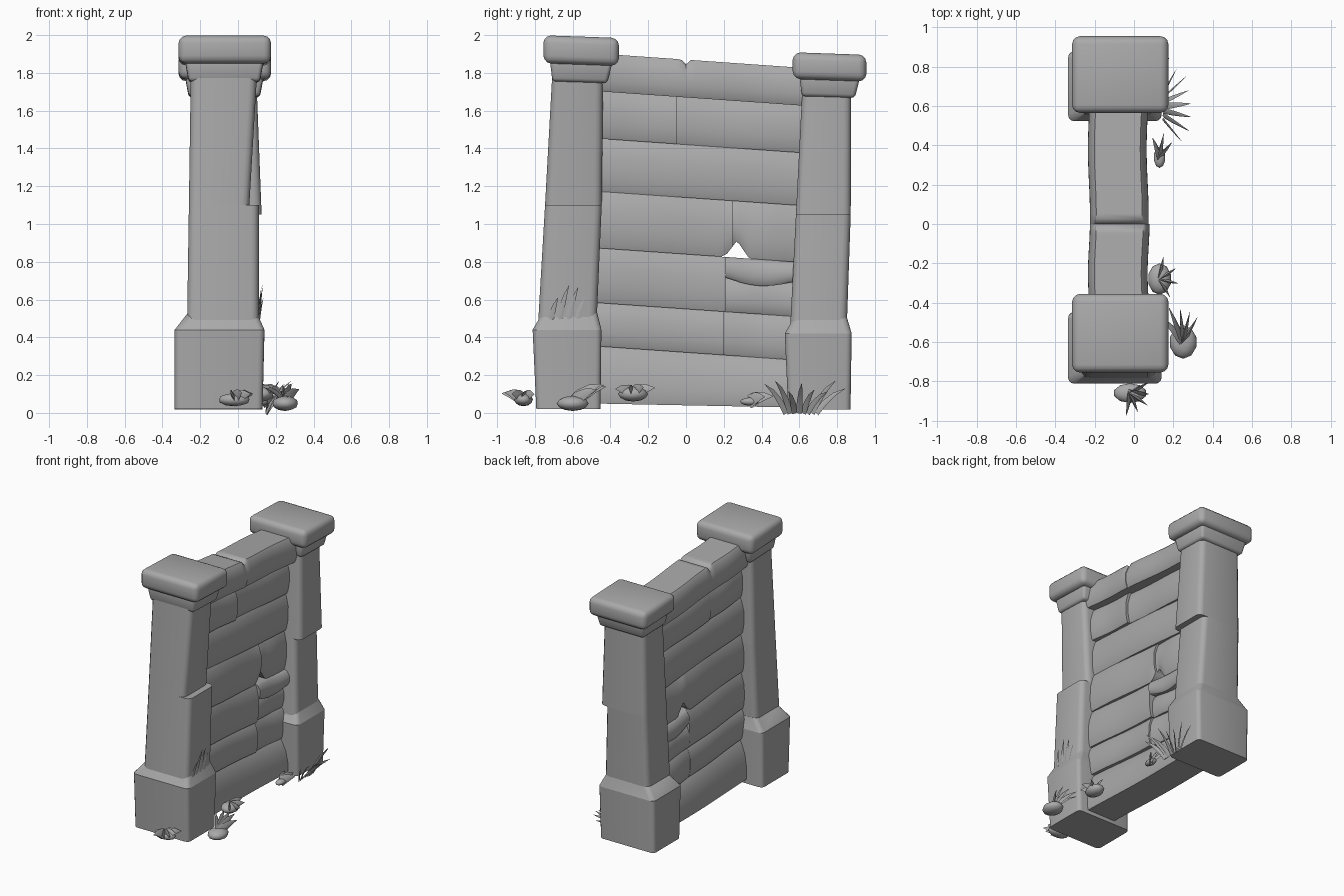
import bpy, bmesh, math, random
from mathutils import Vector

random.seed(4)
if "Cube" in bpy.data.objects:
    bpy.data.objects.remove(bpy.data.objects["Cube"], do_unlink=True)

grey = (0.4, 0.4, 0.4, 1)
stone = bpy.data.materials.new("grey stone")
stone.use_nodes = True
stone.diffuse_color = grey
stone.node_tree.nodes["Principled BSDF"].inputs["Base Color"].default_value = grey


def finish(bm, name):
    bmesh.ops.recalc_face_normals(bm, faces=bm.faces)
    mesh = bpy.data.meshes.new(name)
    bm.to_mesh(mesh)
    bm.free()
    mesh.materials.append(stone)
    part = bpy.data.objects.new(name, mesh)
    bpy.context.collection.objects.link(part)
    bpy.ops.object.select_all(action='DESELECT')
    bpy.context.view_layer.objects.active = part
    part.select_set(True)
    bpy.ops.object.shade_smooth_by_angle(angle=math.radians(50))


def skin(bm, rings):
    """Join rings of points into a closed, capped skin."""
    loops = [[bm.verts.new(point) for point in ring] for ring in rings]
    for lower, upper in zip(loops, loops[1:]):
        for i in range(len(lower)):
            bm.faces.new((lower[i - 1], lower[i], upper[i], upper[i - 1]))
    bm.faces.new(loops[0])
    bm.faces.new(loops[-1])


def hewn_stone(name, bottom, top, foot, head, bevel=0.03, tilt=0.0, uprights_only=False):
    """Tapered, bevelled stone; foot and head are (left x, right x, middle y, half depth)."""
    bm = bmesh.new()
    rings = []
    for z, (x_min, x_max, y, half) in ((bottom, foot), (top, head)):
        corners = ((x_min, -half), (x_max, -half), (x_max, half), (x_min, half))
        rings.append([(x, y + d, z + tilt * d) for x, d in corners])
    skin(bm, rings)
    edges = [e for e in bm.edges
             if not uprights_only or abs(e.verts[0].co.z - e.verts[1].co.z) > (top - bottom) / 2]
    bmesh.ops.bevel(bm, geom=edges, offset=bevel, segments=3, profile=0.5, affect='EDGES')
    finish(bm, name)


def pillar(name, foot_y, lean, height, half, ledge, overhang):
    """Leaning pillar, cracked across its shaft; ledge and overhang are the faces at the crack."""
    def section(level, x_min, x_max, grow):
        return (x_min, x_max, foot_y + lean * level, half + grow)

    def part(label, low, high, foot, head, **options):
        hewn_stone(f"{name}_{label}", low * height, high * height, foot, head, **options)

    part("base", 0.01, 0.22, section(0.1, -0.335, 0.13, -0.01), section(0, -0.335, 0.14, 0.002),
         uprights_only=True)
    part("shoulder", 0.22, 0.265, section(0, -0.335, 0.14, 0.002),
         section(0.2, -0.265, 0.1, -0.035), uprights_only=True)
    part("lower_shaft", 0.22, 0.55, section(0, -0.27, 0.11, -0.025),
         section(0.45, -0.26, ledge, -0.03), bevel=0.04, uprights_only=True)
    part("upper_shaft", 0.55, 0.89, section(0.45, -0.26, overhang, -0.03),
         section(0.75, -0.25, 0.1, -0.045), bevel=0.04, uprights_only=True)
    part("collar", 0.875, 0.93, section(0.9, -0.26, 0.115, -0.035),
         section(1, -0.28, 0.135, -0.015), bevel=0.02, tilt=-0.03)
    cap = section(1, -0.315, 0.175, 0.02)
    part("cap", 0.922, 0.996, cap, cap, bevel=0.04, tilt=-0.035)


pillar("front_pillar", -0.63, 0.075, 2, 0.18, ledge=0.11, overhang=0.06)
pillar("rear_pillar", 0.7, 0.06, 1.91, 0.175, ledge=0.08, overhang=0.125)

# Wall courses, sloping down towards the rear
FRONT_END, REAR_END = -0.5, 0.63
joints = [0.04, 0.32, 0.55, 0.84, 1.14, 1.42, 1.67, 1.87]


def joint(row, y):
    slope = 0.07 if row else 0.02
    return joints[row] - slope * y


def wall_stone(name, start, end, low, high, face=0.02, back=-0.18, flare=0.0):
    """Stone with gently bulging faces between two joint lines."""
    bm = bmesh.new()
    rings = []
    steps = 24
    phase = random.uniform(0, math.tau)
    for step in range(steps + 1):
        y = start + (end - start) * step / steps
        bow = 0.005 * math.sin(phase + step / 4)
        ring = []
        for t in (0, 0.08, 0.3, 0.65, 0.92, 1):
            inset = 0.025 * abs(2 * t - 0.9) ** 3 - flare * (1 - t)
            ring.append((inset, low(y) + t * (high(y) - low(y))))
        right = [(face + bow - d, y, z) for d, z in ring]
        left = [(back + bow + d, y, z) for d, z in reversed(ring)]
        rings.append(right + left)
    skin(bm, rings)
    finish(bm, name)


def hole(y):
    return 1.4 * max(0, 0.065 - abs(y - 0.27))


def notch(y):
    return max(0, 0.025 - abs(y))


courses = ("bottom", "sixth", "fifth", "fourth", "third", "second", "top")
splits = {"sixth": 0.2, "fifth": 0.21, "fourth": 0.25, "second": -0.05, "top": 0}
for row, course in enumerate(courses):
    def low(y):
        return joint(row, y) + (hole(y) if course == "fourth" else 0)

    def high(y):
        return joint(row + 1, y) - (notch(y) if course == "top" else 0)

    def broken_top(y):
        return high(y) - 0.11

    if course not in splits:
        wall_stone(course + "_stone", FRONT_END, REAR_END, low, high,
                   flare=0.04 if course == "bottom" else 0)
        continue
    split = splits[course]
    if course == "top":
        wall_stone("top_stone_front", FRONT_END, split, low, high, face=0.075, back=-0.23)
        wall_stone("top_stone_rear", split, REAR_END, low, high, face=0.07, back=-0.23)
        continue
    wall_stone(course + "_stone_front", FRONT_END, split, low, high, face=0.03)
    if course == "fifth":
        wall_stone("fifth_stone_rear", split, REAR_END, low, broken_top, face=0.005)
        wall_stone("broken_shard", split, REAR_END,
                   lambda y: broken_top(y) - 0.03 * math.sin(9 * (y - split)), high, face=0.04)
    else:
        wall_stone(course + "_stone_rear", split, REAR_END, low, high, face=0.015)


# Plants
def blade(bm, root, tip, width):
    """Bent, tapering leaf."""
    reach = tip - root
    bend = root + reach * 0.45 + Vector((0, 0, reach.length * 0.2))
    side = reach.cross(Vector((1, 0, 0.3))).normalized() * width
    thick = reach.cross(side).normalized() * width * 0.3
    rings = []
    for t in (0, 0.3, 0.65, 1):
        p = root.lerp(bend, t).lerp(bend.lerp(tip, t), t)
        w = 1.05 - t ** 2
        rings.append([p + side * w, p + thick * w, p - side * w, p - thick * w])
    skin(bm, rings)


def fan(bm, centre, count, headings, reach, rise, width, row=0.0):
    """Leaves spreading over a range of headings, in degrees from +x."""
    first, last = headings
    for i in range(count):
        t = i / (count - 1)
        turn = math.radians(first + (last - first) * t)
        root = centre + Vector((0, row * (t - 0.5), 0))
        spread = Vector((math.cos(turn), math.sin(turn), 0)) * reach
        lift = Vector((0, 0, rise * random.uniform(0.6, 1)))
        blade(bm, root, root + spread * random.uniform(0.75, 1) + lift, width)


def grass(name, centre, **leaves):
    bm = bmesh.new()
    fan(bm, Vector(centre), width=0.016, **leaves)
    finish(bm, name)


def clump(name, centre, size, **leaves):
    """Pebble with broad leaves spreading from it."""
    bm = bmesh.new()
    bmesh.ops.create_icosphere(bm, subdivisions=2, radius=1)
    for v in bm.verts:
        v.co = Vector(centre) + Vector([c * s for c, s in zip(v.co, size)])
    fan(bm, Vector(centre), width=0.035, **leaves)
    finish(bm, name)


grass("ledge_grass", (0.11, -0.65, 0.48), count=4, headings=(60, 85), reach=0.06, rise=0.2, row=0.14)
grass("rear_grass", (0.15, 0.61, 0), count=8, headings=(-50, 80), reach=0.16, rise=0.18, row=0.16)
clump("front_clump", (-0.02, -0.86, 0.07), (0.085, 0.05, 0.035),
      count=5, headings=(-100, 30), reach=0.12, rise=0.04)
clump("side_clump", (0.25, -0.6, 0.05), (0.07, 0.085, 0.04),
      count=5, headings=(60, 130), reach=0.19, rise=0.12)
clump("middle_clump", (0.13, -0.28, 0.1), (0.06, 0.08, 0.04),
      count=4, headings=(-60, 80), reach=0.12, rise=0.04)
clump("rear_clump", (0.13, 0.34, 0.06), (0.03, 0.055, 0.022),
      count=3, headings=(50, 110), reach=0.13, rise=0.04)
